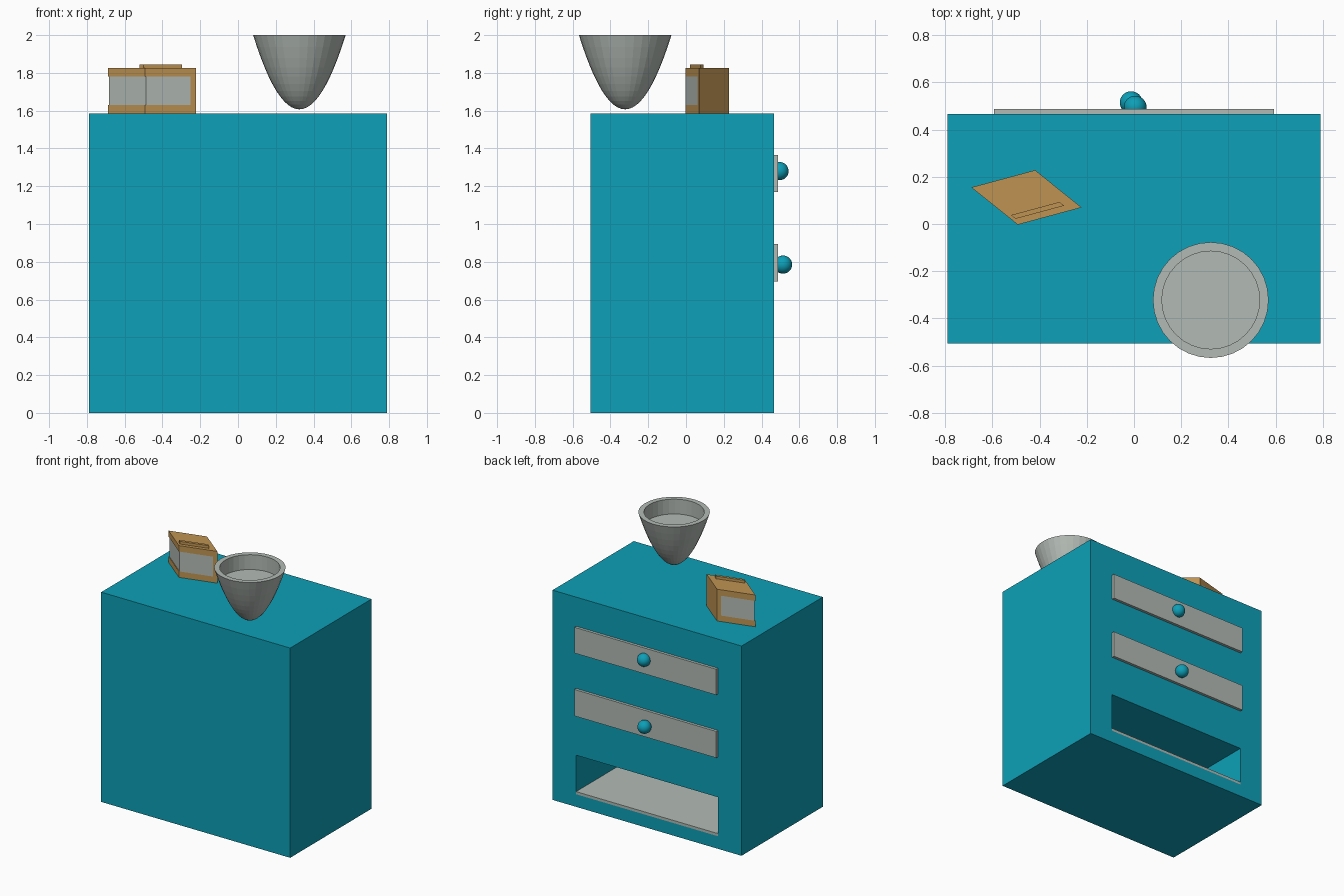
import bpy, bmesh, math
from mathutils import Vector

old = bpy.data.objects.get("Cube")
if old:
    bpy.data.objects.remove(old, do_unlink=True)


def material(name, rgb):
    m = bpy.data.materials.new(name)
    m.use_nodes = True
    m.diffuse_color = (*rgb, 1)
    m.node_tree.nodes["Principled BSDF"].inputs["Base Color"].default_value = (*rgb, 1)
    return m


TEAL = material("teal", (0.004, 0.35, 0.475))
GREY = material("pale grey", (0.45, 0.495, 0.46))
TAN = material("tan wood", (0.52, 0.295, 0.085))


def finish(bm, name, mat, smooth=False):
    bmesh.ops.recalc_face_normals(bm, faces=bm.faces)
    for f in bm.faces:
        f.smooth = smooth
    me = bpy.data.meshes.new(name)
    bm.to_mesh(me)
    bm.free()
    me.materials.append(mat)
    ob = bpy.data.objects.new(name, me)
    bpy.context.collection.objects.link(ob)
    return ob


def box_mesh(lo, hi):
    bm = bmesh.new()
    bmesh.ops.create_cube(bm, size=1)
    for v in bm.verts:
        v.co = Vector([(h if c > 0 else l) for c, l, h in zip(v.co, lo, hi)])
    return bm


def box(name, mat, lo, hi):
    return finish(box_mesh(lo, hi), name, mat)


# Cabinet body with one open drawer bay at the back
BACK, HALF = 0.465, 0.593
BAY_LOW, BAY_HIGH, BAY_DEPTH = 0.095, 0.39, 0.85
bm = box_mesh((-0.79, -0.505, 0), (0.79, BACK, 1.585))
back = max(bm.faces, key=lambda f: f.calc_center_median().y)
bmesh.ops.inset_individual(bm, faces=[back], thickness=0.1)
for v in back.verts:
    v.co.x = math.copysign(HALF, v.co.x)
    v.co.z = BAY_HIGH if v.co.z > 0.8 else BAY_LOW
bay = bmesh.ops.extrude_face_region(bm, geom=[back])["geom"]
bmesh.ops.translate(bm, vec=(0, -BAY_DEPTH, 0),
                    verts=[g for g in bay if isinstance(g, bmesh.types.BMVert)])
if back.is_valid:
    bmesh.ops.delete(bm, geom=[back], context='FACES_ONLY')
finish(bm, "cabinet_body", TEAL)

# Floor panel of the open bay
box("bay_floor", GREY, (-HALF, BACK - BAY_DEPTH, BAY_LOW), (HALF, BACK, BAY_LOW + 0.02))

# Drawer fronts and round knobs
for label, low, high, knob in (("upper", 1.17, 1.365, (0.005, 0.495, 1.28)),
                               ("lower", 0.695, 0.895, (-0.012, 0.514, 0.785))):
    box(label + "_drawer_front", GREY, (-HALF, BACK - 0.01, low), (HALF, 0.486, high))
    bm = bmesh.new()
    bmesh.ops.create_uvsphere(bm, u_segments=32, v_segments=16, radius=0.048)
    bmesh.ops.translate(bm, vec=knob, verts=bm.verts)
    finish(bm, label + "_knob", TEAL, smooth=True)

# Parabolic cup: outer bowl, flat rim, shallow straight-sided recess
RADIUS, BOTTOM, TOP, RINGS, SIDES = 0.245, 1.607, 2.0, 12, 32
profile = [(RADIUS * i / RINGS, BOTTOM + (TOP - BOTTOM) * (i / RINGS) ** 2)
           for i in range(RINGS + 1)]
profile += [(0.207, TOP), (0.207, 1.888), (0, 1.888)]
bm = bmesh.new()
verts = [bm.verts.new((r, 0, z)) for r, z in profile]
edges = [bm.edges.new(pair) for pair in zip(verts, verts[1:])]
bmesh.ops.spin(bm, geom=verts + edges, cent=(0, 0, 0), axis=(0, 0, 1),
               angle=math.tau, steps=SIDES, use_duplicate=False)
bmesh.ops.remove_doubles(bm, verts=bm.verts, dist=0.0005)
bmesh.ops.translate(bm, vec=(0.325, -0.322, 0), verts=bm.verts)
finish(bm, "cup", GREY)

# Skewed toaster-like box: parts are placed along two slanted axes
CORNER = Vector((-0.492, -0.003, 0))
ALONG = Vector((0.27, 0.073, 0))
ACROSS = Vector((-0.197, 0.158, 0))


def skew_box(name, mat, lo, hi):
    bm = box_mesh(lo, hi)
    for v in bm.verts:
        u, s, z = v.co
        v.co = CORNER + ALONG * u + ACROSS * s + Vector((0, 0, z))
    return finish(bm, name, mat)


skew_box("small_box_base", TAN, (0, 0, 1.585), (1, 1, 1.63))
skew_box("small_box_lid", TAN, (0, 0, 1.78), (1, 1, 1.825))
skew_box("small_box_end", TAN, (0.89, 0, 1.63), (1, 1, 1.78))
skew_box("small_box_core", GREY, (0.02, 0, 1.63), (0.89, 1, 1.78))
skew_box("small_box_slot", TAN, (0.06, 0.13, 1.82), (0.82, 0.23, 1.845))
